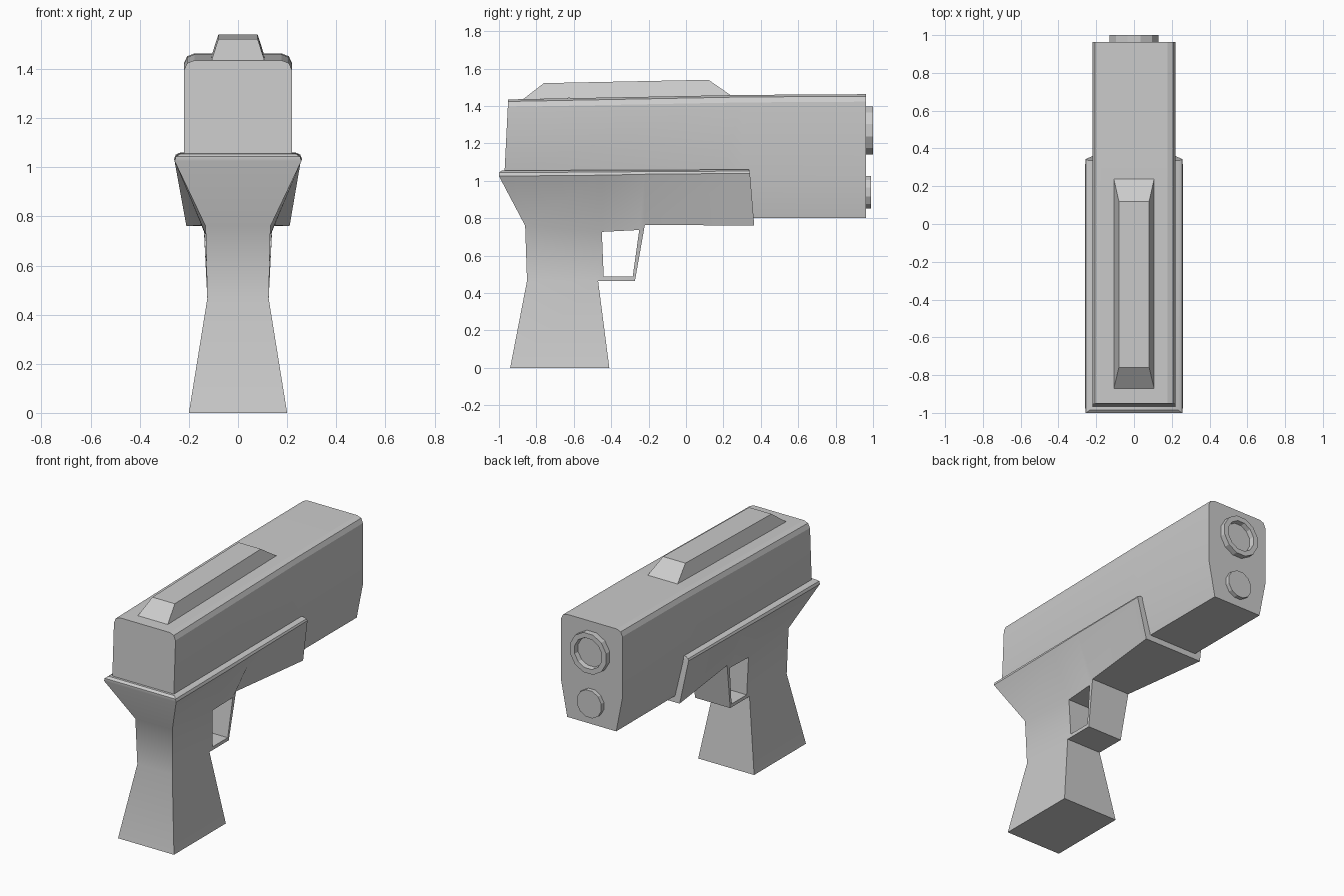
import bpy, bmesh, math

if "Cube" in bpy.data.objects:
    bpy.data.objects.remove(bpy.data.objects["Cube"])


def finish(bm, name, smooth=None):
    bmesh.ops.remove_doubles(bm, verts=bm.verts, dist=1e-5)
    bmesh.ops.recalc_face_normals(bm, faces=bm.faces)
    mesh = bpy.data.meshes.new(name)
    bm.to_mesh(mesh)
    bm.free()
    ob = bpy.data.objects.new(name, mesh)
    bpy.context.collection.objects.link(ob)
    if smooth:
        bpy.ops.object.select_all(action='DESELECT')
        bpy.context.view_layer.objects.active = ob
        ob.select_set(True)
        bpy.ops.object.shade_smooth_by_angle(angle=math.radians(smooth))
    return ob


def loft(name, rings, smooth=None):
    """Skin a list of equal-length point rings and cap both ends."""
    bm = bmesh.new()
    rows = [[bm.verts.new(p) for p in ring] for ring in rings]
    n = len(rows[0])
    for a, b in zip(rows, rows[1:]):
        for i in range(n):
            j = (i + 1) % n
            bm.faces.new((a[i], a[j], b[j], b[i]))
    bm.faces.new(rows[0])
    bm.faces.new(rows[-1])
    return finish(bm, name, smooth)


def lathe(name, z, profile, sides=12):
    """Turned part along y; profile is (radius, y)."""
    rings = []
    for r, y in profile:
        ang = [2 * math.pi * (i + 0.5) / sides for i in range(sides)]
        rings.append([(r * math.cos(a), y, z + r * math.sin(a)) for a in ang])
    return loft(name, rings)


# Slide: rounded top, tapered underside; the rear underside hides in the frame
def slide_ring(y, top, low, low_w, lean=0.0):
    half = [(low_w, low), (0.22, 1.03), (0.22, top - 0.04),
            (0.207, top - 0.011), (0.178, top)]
    pts = half + [(-x, z) for x, z in reversed(half)]
    return [(x, y + lean * (z - 1.05), z) for x, z in pts]


loft("slide", [slide_ring(-0.97, 1.435, 1.0, 0.21, 0.05),
               slide_ring(0.2, 1.457, 1.0, 0.21),
               slide_ring(0.3, 1.459, 0.80, 0.175),
               slide_ring(0.963, 1.463, 0.80, 0.175)], 20)

# Raised top rib
base = [(-0.87, 1.42), (0.24, 1.44)]
rings = []
for hw, (y0, z0), (y1, z1) in [(0.107, (-0.87, 1.437), (0.24, 1.457)),
                               (0.08, (-0.76, 1.522), (0.12, 1.54))]:
    rings.append([(-hw, y0, z0), (hw, y0, z0), (hw, y1, z1), (-hw, y1, z1)])
loft("top_rib", rings)

# Muzzle ring with recess, and the lower round plug
lathe("muzzle", 1.27, [(0.133, 0.95), (0.133, 1.0), (0.1, 1.0), (0.095, 0.97)])
lathe("lower_plug", 0.94, [(0.09, 0.95), (0.09, 0.99)])

# Frame, grip and trigger guard: side points (y, z, half width)
P = {
    'a': (-0.94, 0, 0.2), 'b': (-0.41, 0, 0.2),
    'c': (-0.85, 0.465, 0.125), 'd': (-0.47, 0.465, 0.125),
    'e': (-0.86, 0.76, 0.132), 'f': (-0.45, 0.727, 0.132),
    'g': (-0.25, 0.737, 0.138), 'h': (-0.22, 0.765, 0.14),
    'i': (0.365, 0.76, 0.21),
    'j': (-0.273, 0.465, 0.125), 'k': (-0.285, 0.487, 0.126),
    'l': (-0.44, 0.487, 0.126),
    'm': (-1.0, 1.025, 0.258), 'n': (-0.45, 1.03, 0.26),
    'o': (-0.22, 1.035, 0.26), 'p': (0.342, 1.04, 0.258),
    'q': (-1.0, 1.043, 0.253), 'r': (-0.45, 1.047, 0.253),
    's': (-0.22, 1.049, 0.253), 't': (0.34, 1.052, 0.253),
    'u': (-0.985, 1.055, 0.235), 'v': (-0.45, 1.057, 0.235),
    'w': (-0.22, 1.058, 0.235), 'x': (0.335, 1.06, 0.235),
}
FACES = ["abdc", "cdlfe", "efnm", "fghon", "hipo", "djkl", "kjhg",
         "mnrq", "nosr", "opts", "qrvu", "rswv", "stxw"]
bm = bmesh.new()
right = {k: bm.verts.new((w, y, z)) for k, (y, z, w) in P.items()}
left = {k: bm.verts.new((-w, y, z)) for k, (y, z, w) in P.items()}
for f in FACES:
    bm.faces.new([right[k] for k in f])
    bm.faces.new([left[k] for k in reversed(f)])
# Bridge the two sides along every open edge
pair = {right[k]: left[k] for k in P}
for e in [e for e in bm.edges if e.is_boundary and e.verts[0] in pair]:
    a, b = e.verts
    bm.faces.new((a, b, pair[b], pair[a]))
finish(bm, "frame_and_grip", 32)
